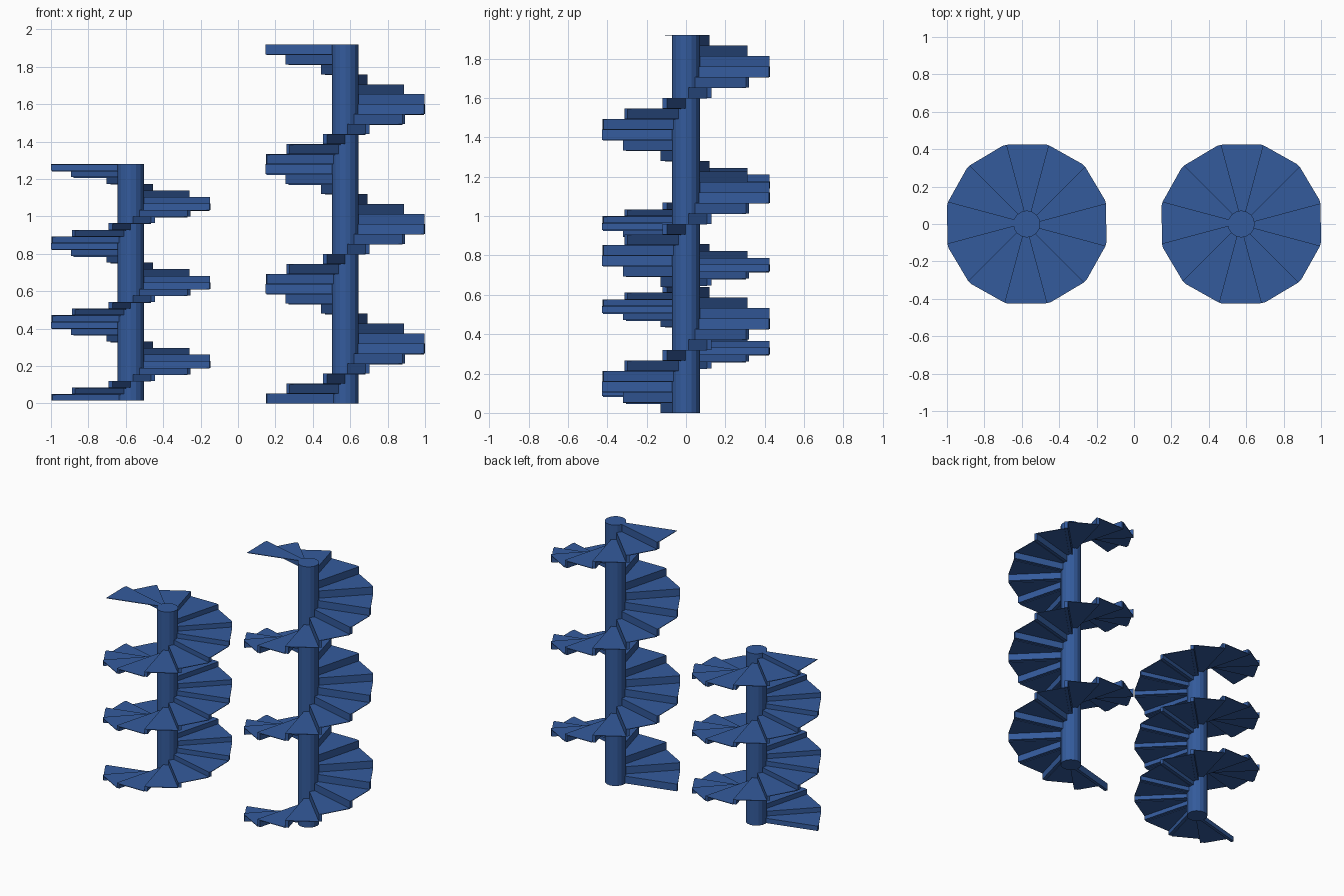
import bpy, bmesh, math
from mathutils import Vector

if "Cube" in bpy.data.objects:
    bpy.data.objects.remove(bpy.data.objects["Cube"])

# One blue paint for everything
blue = bpy.data.materials.new("blue_paint")
blue.diffuse_color = (0.034, 0.105, 0.335, 1)
blue.use_nodes = True
blue.node_tree.nodes["Principled BSDF"].inputs["Base Color"].default_value = blue.diffuse_color

STEPS, PER_TURN = 36, 12
TURN = 2 * math.pi / PER_TURN
OUTER, INNER, POLE_R = 0.437, 0.05, 0.072
BACK, FRONT = 0.0165, -0.006     # riser board faces, either side of its radial line
PLATE = 0.004                    # tread thickness


def point(angle, radius, side):
    """Point on a radial line, shifted sideways (counter-clockwise)."""
    c, s = math.cos(angle), math.sin(angle)
    return Vector((radius * c - side * s, radius * s + side * c, 0))


def prism(bm, outline, z0, z1):
    """Closed vertical prism over a counter-clockwise outline."""
    low = [bm.verts.new((p.x, p.y, z0)) for p in outline]
    high = [bm.verts.new((p.x, p.y, z1)) for p in outline]
    bm.faces.new(low[::-1])
    bm.faces.new(high)
    n = len(outline)
    for i in range(n):
        j = (i + 1) % n
        bm.faces.new((low[i], low[j], high[j], high[i]))


def add_object(name, bm, x):
    mesh = bpy.data.meshes.new(name)
    bm.to_mesh(mesh)
    bm.free()
    mesh.materials.append(blue)
    obj = bpy.data.objects.new(name, mesh)
    obj.location.x = x
    bpy.context.collection.objects.link(obj)


def staircase(label, x, z0, z1):
    rise = (z1 - z0) / STEPS
    risers, treads, pole = bmesh.new(), bmesh.new(), bmesh.new()
    for k in range(STEPS):
        a = math.radians(195) + k * TURN
        bottom, top = z0 + k * rise, z0 + (k + 1) * rise
        # Upright riser board
        prism(risers, [point(a, INNER, FRONT), point(a, OUTER, FRONT),
                       point(a, OUTER, BACK), point(a, INNER, BACK)],
              bottom, top - PLATE)
        # Thin flat tread reaching to the next riser
        b = a + TURN
        prism(treads, [point(a, INNER, FRONT), point(a, OUTER, FRONT),
                       point(a, OUTER, BACK), point(b, OUTER, FRONT),
                       point(b, INNER, FRONT)], top - PLATE, top)
    # Central pole
    prism(pole, [point(i * math.pi / 8, POLE_R, 0) for i in range(16)], z0, z1)
    add_object(label + "_risers", risers, x)
    add_object(label + "_treads", treads, x)
    add_object(label + "_pole", pole, x)


staircase("short_stair", -0.5735, 0.015, 1.28)
staircase("tall_stair", 0.5735, 0.0, 1.92)
